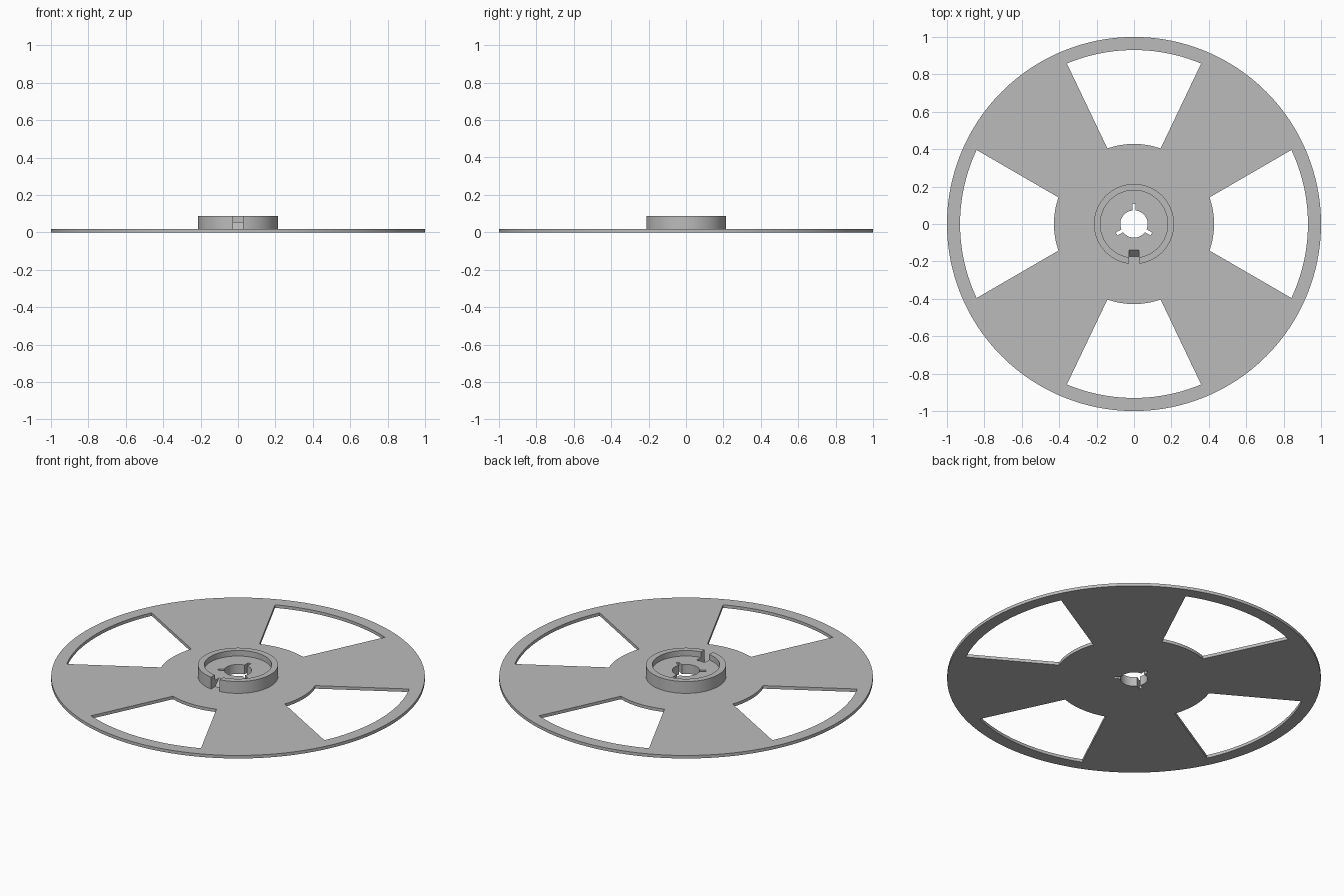
import bpy, bmesh
from math import sin, cos, pi, radians, asin
from mathutils import Matrix, Vector

cube = bpy.data.objects.get("Cube")
if cube:
    bpy.data.objects.remove(cube, do_unlink=True)

grey = bpy.data.materials.new("light grey plastic")
grey.use_nodes = True
colour = (0.5, 0.5, 0.5, 1)
grey.diffuse_color = colour
grey.node_tree.nodes["Principled BSDF"].inputs["Base Color"].default_value = colour

SEGS = 128
PLATE_TOP = 0.018
FLOOR = 0.055
HUB_TOP = 0.088


def make_object(name, bm):
    bmesh.ops.recalc_face_normals(bm, faces=bm.faces)
    mesh = bpy.data.meshes.new(name)
    bm.to_mesh(mesh)
    bm.free()
    mesh.materials.append(grey)
    obj = bpy.data.objects.new(name, mesh)
    bpy.context.collection.objects.link(obj)
    return obj


def prism(name, outline, offset):
    """Extrude a closed outline along an offset vector."""
    bm = bmesh.new()
    face = bm.faces.new([bm.verts.new(p) for p in outline])
    new = bmesh.ops.extrude_face_region(bm, geom=[face])["geom"]
    bmesh.ops.translate(bm, vec=Vector(offset),
                        verts=[v for v in new if isinstance(v, bmesh.types.BMVert)])
    return make_object(name, bm)


def arc(radius, start, end, count, z):
    steps = [start + (end - start) * i / count for i in range(count + 1)]
    return [(radius * cos(a), radius * sin(a), z) for a in steps]


def cylinder(name, radius, low, high):
    return prism(name, arc(radius, 0, 2 * pi, SEGS, low)[:-1], (0, 0, high - low))


def cut(target, cutter):
    """Subtract the cutter from the target and apply the result."""
    mod = target.modifiers.new("cut", "BOOLEAN")
    mod.operation = "DIFFERENCE"
    mod.solver = "EXACT"
    mod.object = cutter
    bpy.context.view_layer.objects.active = target
    bpy.ops.object.modifier_apply(modifier=mod.name)


cutters = []

# Flange disc with four windows; the side pair is a little wider
flange = cylinder("flange", 1, 0, PLATE_TOP)
for i in range(4):
    outer = radians(25.2 if i % 2 == 0 else 22.7)
    inner = radians(19.4)
    mid = i * pi / 2
    outline = (arc(0.93, mid - outer, mid + outer, 20, -0.1)
               + arc(0.428, mid + inner, mid - inner, 16, -0.1))
    window = prism("window_cutter", outline, (0, 0, 0.3))
    cut(flange, window)
    cutters.append(window)

# Hub drum with a raised rim around a recessed floor
hub = cylinder("hub", 0.214, 0.01, HUB_TOP)
recess = cylinder("recess_cutter", 0.18, FLOOR, 0.2)
cut(hub, recess)
cutters.append(recess)

# Slot through the front of the rim with a ramp up to the floor
ramp = [(-0.3, 0.016), (-0.176, 0.016), (-0.139, FLOOR), (-0.139, 0.2), (-0.3, 0.2)]
slot = prism("slot_cutter", [(-0.027, y, z) for y, z in ramp], (0.054, 0, 0))
cut(hub, slot)
cutters.append(slot)

# Spindle hole with three drive notches
HOLE, NOTCH, HALF = 0.073, 0.107, 0.009
gap = asin(HALF / HOLE)
outline = []
for i in range(3):
    a = radians(90 + 120 * i)
    turn = Matrix.Rotation(a, 3, "Z")
    outline += [turn @ Vector((NOTCH, side, -0.1)) for side in (-HALF, HALF)]
    outline += arc(HOLE, a + gap, a + radians(120) - gap, 20, -0.1)
spindle = prism("spindle_cutter", outline, (0, 0, 0.3))
cutters.append(spindle)
for part in (flange, hub):
    cut(part, spindle)

for cutter in cutters:
    bpy.data.objects.remove(cutter, do_unlink=True)

# Smooth the round walls, keep the edges sharp
bpy.ops.object.select_all(action="DESELECT")
for part in (flange, hub):
    part.select_set(True)
bpy.context.view_layer.objects.active = flange
bpy.ops.object.shade_smooth_by_angle(angle=radians(30))
